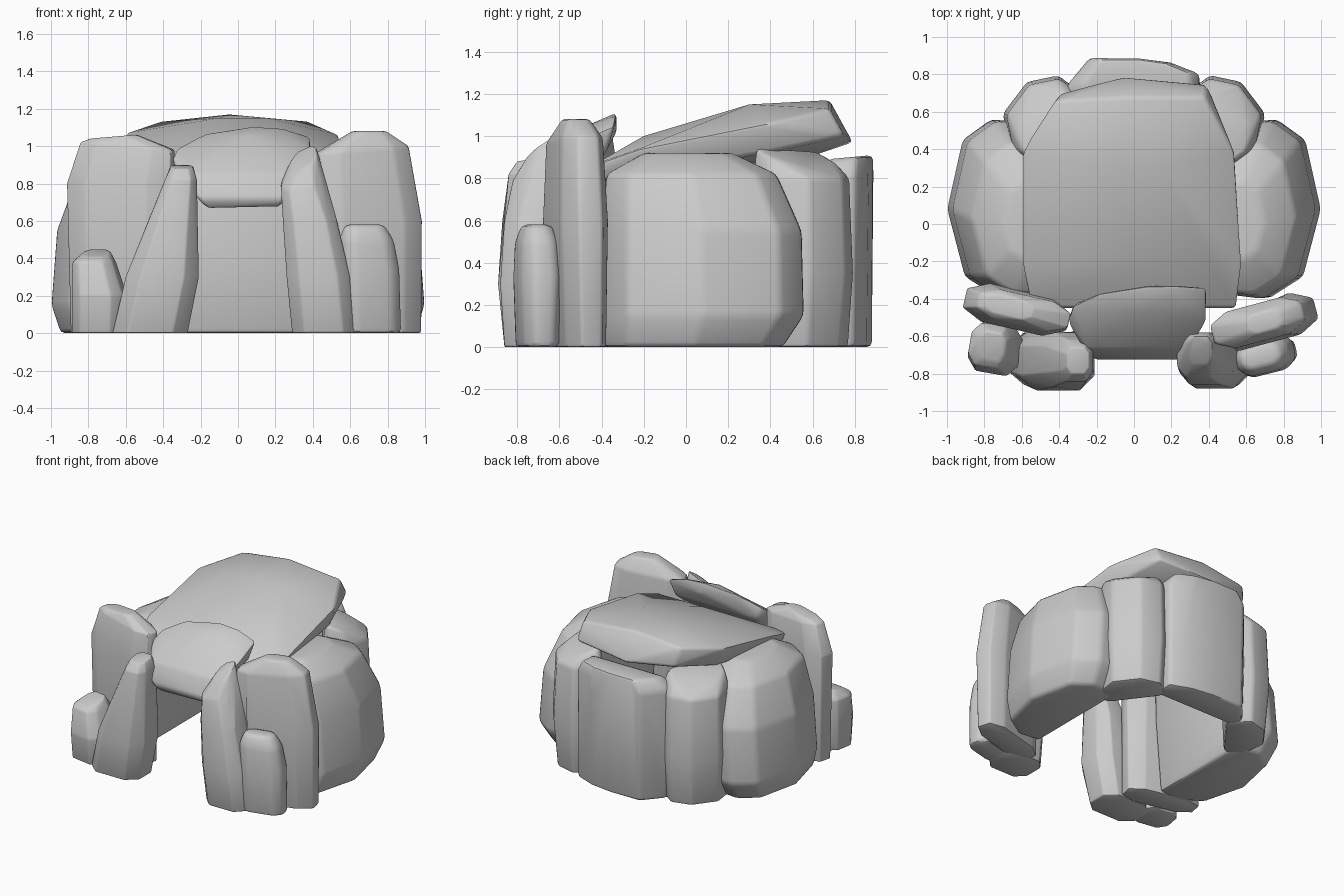
import bpy, bmesh
from math import radians, cos, sin

OCT = [(-1, -.5), (-.6, -1), (.6, -1), (1, -.5), (1, .5), (.6, 1), (-.6, 1), (-1, .5)]
WALL = [(-1, -.95), (-1, .95), (0, 1), (.65, .77), (1, 0), (.6, -.75), (-.2, -1)]
CORNER = [(-1, -.8), (-.8, -1), (.8, -1), (1, -.8), (1, .1), (.45, 1), (-.45, 1), (-1, .3)]
BACK = [(-1, -1), (1, -1), (1, .3), (.55, .8), (.05, 1), (-.65, 1), (-1, -.2)]


def hull(name, points, bevel=.025):
    """Convex stone with softened edges."""
    bm = bmesh.new()
    for p in points:
        bm.verts.new(p)
    bmesh.ops.convex_hull(bm, input=bm.verts[:])
    loose = [v for v in bm.verts if not v.link_faces]
    bmesh.ops.delete(bm, geom=loose, context='VERTS')
    bmesh.ops.dissolve_limit(bm, angle_limit=radians(4), verts=bm.verts[:], edges=bm.edges[:])
    edges = [e for e in bm.edges if e.is_manifold and e.calc_face_angle(0) > radians(15)]
    bmesh.ops.bevel(bm, geom=edges, offset=bevel, segments=2, profile=.5,
                    affect='EDGES', clamp_overlap=True)
    bmesh.ops.recalc_face_normals(bm, faces=bm.faces[:])
    me = bpy.data.meshes.new(name)
    bm.to_mesh(me)
    bm.free()
    ob = bpy.data.objects.new(name, me)
    bpy.context.collection.objects.link(ob)
    bpy.ops.object.select_all(action='DESELECT')
    ob.select_set(True)
    bpy.context.view_layer.objects.active = ob
    bpy.ops.object.shade_smooth_by_angle(angle=radians(40))
    return ob


def stone(name, sections, shape=OCT, loc=(0, 0), rot=0, mirror=False):
    """Upright stone: sections are (z, x0, x1, y0, y1, tilt_x, tilt_y)."""
    c, s = cos(radians(rot)), sin(radians(rot))
    pts = []
    for z, x0, x1, y0, y1, tx, ty in sections:
        for u, v in shape:
            x = (x0 + x1) / 2 + u * (x1 - x0) / 2
            y = (y0 + y1) / 2 + v * (y1 - y0) / 2
            pts.append((loc[0] + c * x - s * y, loc[1] + s * x + c * y, z + tx * u + ty * v))
    hull(name, pts)
    if mirror:
        hull(name + "_mirrored", [(-x, y, z) for x, y, z in pts])


# side walls, leaning inwards
stone("side_wall", [
    (0, .54, .95, -.39, .46, 0, 0),
    (.15, .53, 1.0, -.40, .56, 0, 0),
    (.55, .50, .97, -.40, .55, 0, 0),
    (.82, .48, .87, -.38, .43, 0, 0),
    (.92, .48, .70, -.20, .22, 0, 0)], shape=WALL, mirror=True)

# angled back corner stones
stone("back_corner_stone", [
    (0, -.22, .22, -.15, .12, 0, 0),
    (.35, -.24, .23, -.17, .15, 0, 0),
    (.80, -.23, .22, -.18, .13, 0, 0),
    (.90, -.18, .20, -.17, .04, .01, -.04)],
    shape=CORNER, loc=(.52, .58), rot=-53, mirror=True)

# back stone
stone("back_stone", [
    (0, -.35, .35, .64, .88, 0, 0),
    (.40, -.37, .36, .62, .89, 0, 0),
    (.82, -.36, .35, .64, .89, 0, 0),
    (.90, -.28, .30, .67, .885, 0, .01)], shape=BACK)

# tall front slabs beside the entrance
stone("front_slab_right", [
    (0, -.27, .29, -.10, .10, 0, 0),
    (.60, -.28, .29, -.12, .11, 0, 0),
    (.98, -.28, .22, -.10, .10, .02, 0),
    (1.08, -.08, .10, -.06, .05, 0, 0)], loc=(.69, -.52), rot=15)
stone("front_slab_left", [
    (0, -.27, .27, -.10, .09, 0, 0),
    (.45, -.27, .27, -.11, .10, 0, 0),
    (.80, -.29, .27, -.11, .10, 0, 0),
    (1.0, -.22, .28, -.08, .08, -.02, 0),
    (1.05, -.17, .08, -.05, .05, .01, 0)], loc=(-.62, -.455), rot=-13)

# leaning entrance jambs
stone("jamb_left", [
    (0, -.67, -.27, -.86, -.58, 0, 0),
    (.30, -.60, -.21, -.89, -.57, 0, 0),
    (.60, -.48, -.22, -.87, -.58, 0, 0),
    (.82, -.39, -.22, -.84, -.62, 0, 0),
    (.89, -.36, -.24, -.80, -.66, 0, .01)])
stone("jamb_right", [
    (0, .29, .63, -.86, -.58, 0, 0),
    (.30, .26, .60, -.88, -.58, 0, 0),
    (.60, .24, .53, -.86, -.58, 0, 0),
    (.82, .23, .45, -.82, -.58, .02, .04),
    (.94, .29, .42, -.75, -.60, .03, .05)])

# small stones at the front corners
stone("small_stone_right", [
    (0, -.16, .16, -.09, .08, 0, 0),
    (.34, -.17, .15, -.10, .10, 0, 0),
    (.50, -.17, .12, -.09, .09, 0, 0),
    (.58, -.14, .07, -.06, .06, 0, 0)], loc=(.71, -.70), rot=14)
stone("small_stone_left", [
    (0, -.13, .14, -.12, .12, 0, 0),
    (.20, -.13, .15, -.14, .13, 0, 0),
    (.38, -.13, .09, -.11, .12, 0, 0),
    (.43, -.08, .06, -.07, .08, 0, .02)], loc=(-.75, -.66), rot=-10)

# sloping capstone: top ring, crown, underside
hull("capstone", [
    (-.55, -.45, .86), (.55, -.45, .86), (-.60, -.22, .94), (.58, -.22, .94),
    (-.60, .38, 1.07), (.54, .38, 1.06), (-.42, .66, 1.13), (.38, .68, 1.13),
    (-.05, .68, 1.17), (-.1, .30, 1.15), (.15, .30, 1.15), (0, -.20, 1.0),
    (-.05, .79, .97), (.39, .75, 1.0), (-.39, .70, .99),
    (-.52, -.45, .78), (.52, -.45, .78), (-.53, .38, .92), (.50, .38, .92), (0, .58, .90)], .02)

# tilted entrance lintel
hull("lintel", [
    (-.36, -.53, .92), (-.33, -.44, .99), (-.18, -.37, 1.07), (.08, -.33, 1.11), (.24, -.33, 1.10),
    (.39, -.34, 1.05), (.39, -.52, .97), (.30, -.67, .85), (-.26, -.67, .85), (.05, -.47, 1.05),
    (-.22, -.73, .72), (.24, -.73, .72), (-.16, -.70, .66), (.23, -.70, .67),
    (-.30, -.42, .89), (.36, -.38, .92), (.10, -.33, 1.02)], .02)
